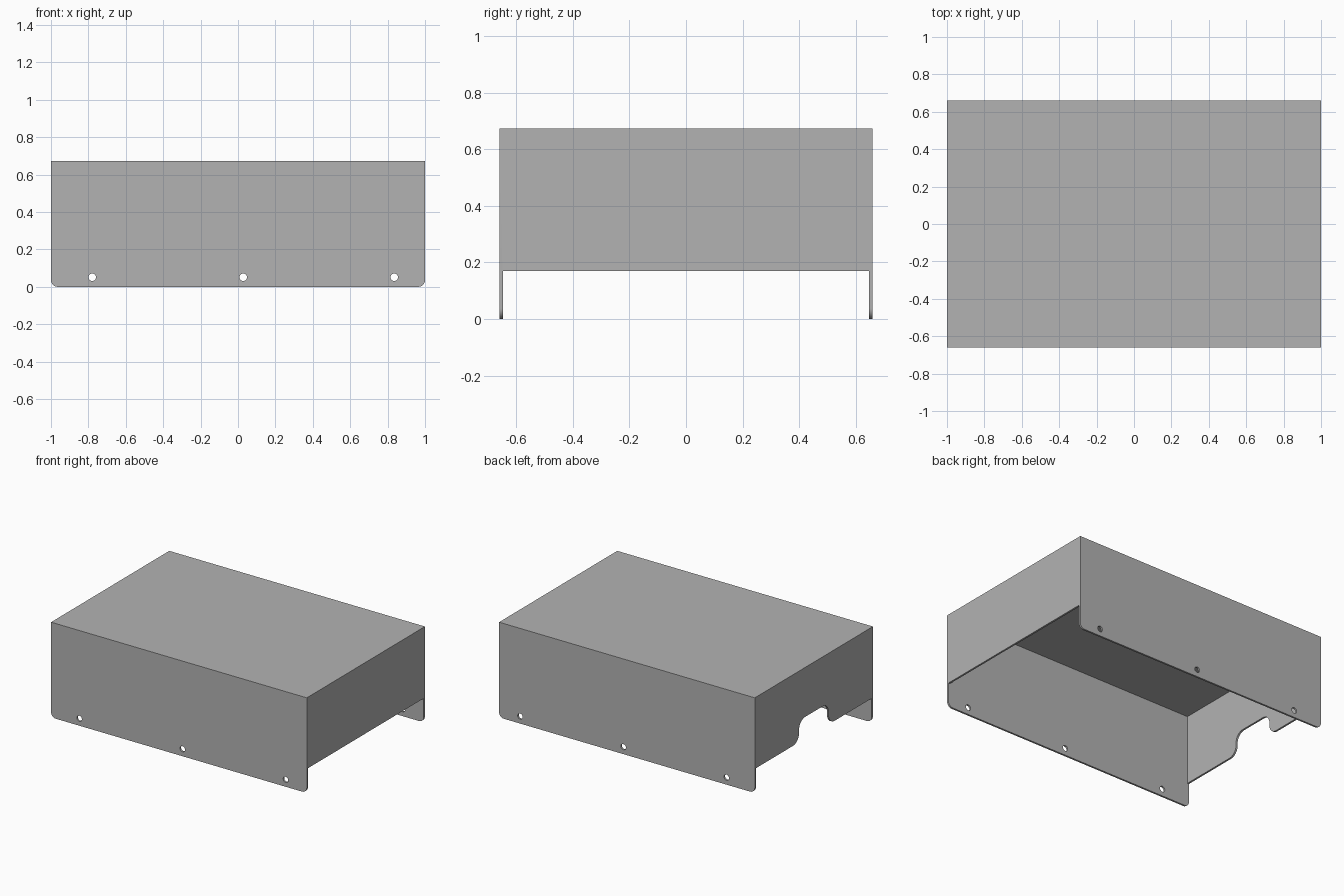
import bpy, bmesh, math
from mathutils import Vector

if "Cube" in bpy.data.objects:
    bpy.data.objects.remove(bpy.data.objects["Cube"], do_unlink=True)

HX, HY, TOP = 1.0, 0.66, 0.673      # outer half sizes and height
T = 0.013                           # sheet thickness
EDGE = 0.17                         # lower edge of the end walls

grey = bpy.data.materials.new("sheet_metal_grey")
grey.use_nodes = True
colour = (0.45, 0.45, 0.45, 1)
grey.diffuse_color = colour
grey.node_tree.nodes["Principled BSDF"].inputs["Base Color"].default_value = colour


def fillet(corners, steps=8):
    """Turn (a, b, radius) corners into an outline with rounded corners."""
    out = []
    n = len(corners)
    for i, (a, b, r) in enumerate(corners):
        p = Vector((a, b))
        if r == 0:
            out.append(p)
            continue
        d0 = (Vector(corners[i - 1][:2]) - p).normalized()
        d1 = (Vector(corners[(i + 1) % n][:2]) - p).normalized()
        centre = p + (d0 + d1) * r      # square corners only
        for k in range(steps + 1):
            t = k / steps * math.pi / 2
            out.append(centre - d1 * r * math.cos(t) - d0 * r * math.sin(t))
    return out


def prism(name, outline, axis, lo, hi):
    """Extrude an outline along x (outline is y, z) or y (outline is x, z)."""
    def place(p, d):
        return (d, p.x, p.y) if axis == "x" else (p.x, d, p.y)
    bm = bmesh.new()
    face = bm.faces.new([bm.verts.new(place(p, lo)) for p in outline])
    ext = bmesh.ops.extrude_face_region(bm, geom=[face])
    verts = [v for v in ext["geom"] if isinstance(v, bmesh.types.BMVert)]
    step = (hi - lo, 0, 0) if axis == "x" else (0, hi - lo, 0)
    bmesh.ops.translate(bm, verts=verts, vec=step)
    bmesh.ops.recalc_face_normals(bm, faces=bm.faces)
    mesh = bpy.data.meshes.new(name)
    bm.to_mesh(mesh)
    bm.free()
    mesh.materials.append(grey)
    ob = bpy.data.objects.new(name, mesh)
    bpy.context.collection.objects.link(ob)
    return ob


def rect(a, z0, z1):
    return fillet([(-a, z0, 0), (a, z0, 0), (a, z1, 0), (-a, z1, 0)])


# Outer body with rounded lower flap corners
R = 0.037
cover = prism("enclosure_cover", fillet([(-HX, 0, R), (HX, 0, R), (HX, TOP, 0), (-HX, TOP, 0)]),
              "y", -HY, HY)

# Hollow inside, open at the bottom
IY = HY - T
cutters = [prism("cavity_cutter", rect(HX - T, -0.1, TOP - T), "y", -IY, IY)]

# Straight lower edge on one end, arched cable notch on the other
cutters.append(prism("plain_end_cutter", rect(IY, -0.2, EDGE), "x", 0.5, 1.2))
W, H, F = 0.165, 0.153, 0.066
notch = fillet([(-IY, -0.2, 0), (IY, -0.2, 0), (IY, EDGE, 0),
                (W, EDGE, F), (W, EDGE + H, F), (-W, EDGE + H, F), (-W, EDGE, F),
                (-IY, EDGE, 0)])
cutters.append(prism("notched_end_cutter", notch, "x", -1.2, -0.5))

# Screw holes through both flaps
for x in (-0.779, 0.028, 0.835):
    ring = [Vector((x + 0.02 * math.cos(a), 0.051 + 0.02 * math.sin(a)))
            for a in (k * math.tau / 24 for k in range(24))]
    cutters.append(prism("screw_hole_cutter", ring, "y", -0.8, 0.8))

# Apply the cuts and discard the cutters
bpy.ops.object.select_all(action="DESELECT")
bpy.context.view_layer.objects.active = cover
cover.select_set(True)
for c in cutters:
    c.hide_render = True
    mod = cover.modifiers.new("cut", "BOOLEAN")
    mod.operation = "DIFFERENCE"
    mod.solver = "EXACT"
    mod.object = c
    bpy.ops.object.modifier_apply(modifier=mod.name)
    bpy.data.objects.remove(c, do_unlink=True)

bpy.ops.object.shade_smooth_by_angle(angle=math.radians(30))
